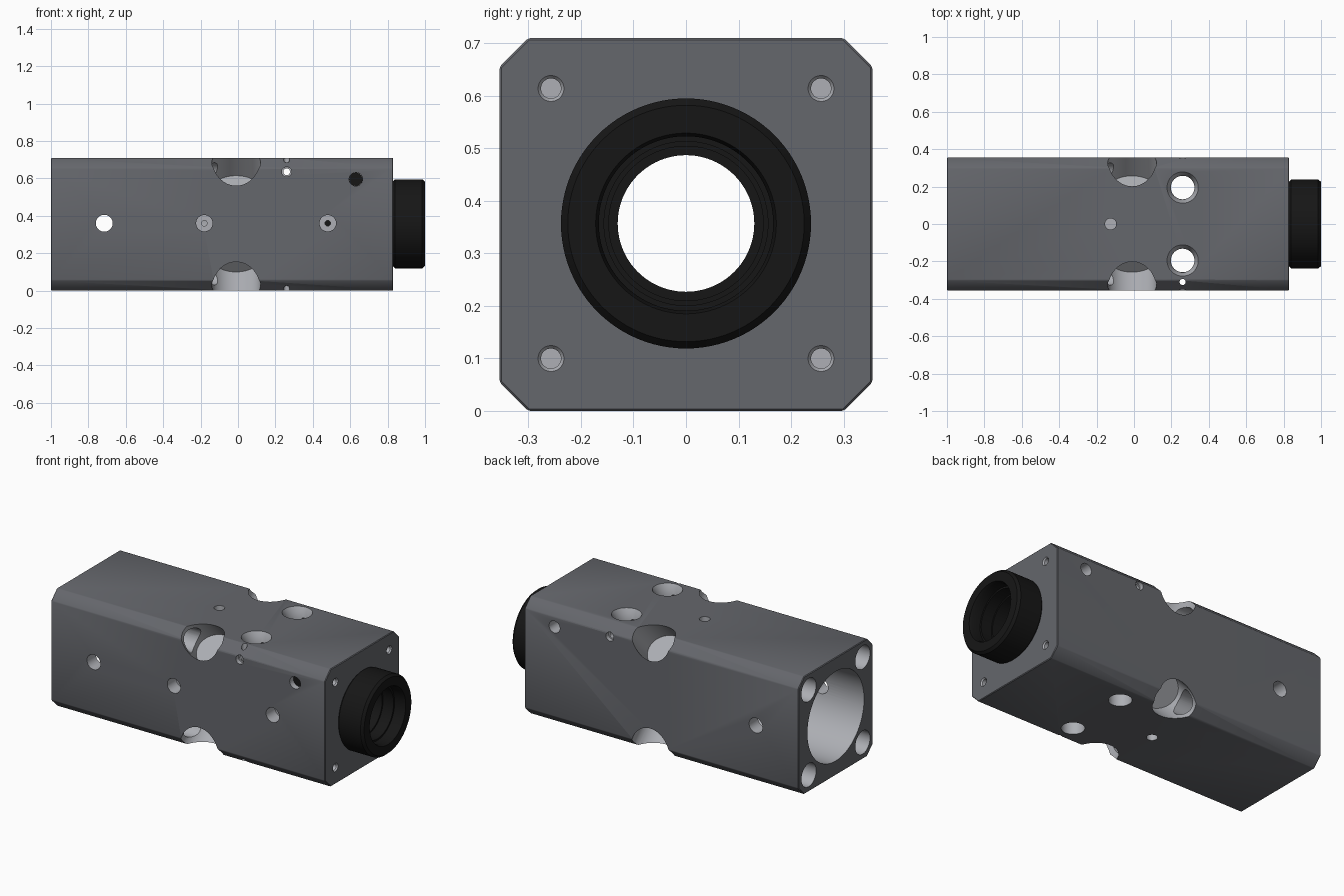
import bpy, bmesh, math
from mathutils import Vector

if "Cube" in bpy.data.objects:
    bpy.data.objects.remove(bpy.data.objects["Cube"])

CZ = 0.357          # height of the main axis
H = 0.355           # half width of the block
C = 0.30            # where the corner chamfers start


def material(name, rgb):
    m = bpy.data.materials.new(name)
    m.diffuse_color = (*rgb, 1)
    m.use_nodes = True
    m.node_tree.nodes["Principled BSDF"].inputs["Base Color"].default_value = m.diffuse_color
    return m


DARK = material("dark_metal", (0.13, 0.135, 0.15))
LIGHT = material("bare_metal", (0.42, 0.43, 0.46))
BLACK = material("black_metal", (0.008, 0.008, 0.008))


def make(name, bm, mats, index=0):
    bmesh.ops.recalc_face_normals(bm, faces=bm.faces)
    for f in bm.faces:
        f.material_index = index
    me = bpy.data.meshes.new(name)
    bm.to_mesh(me)
    bm.free()
    for m in mats:
        me.materials.append(m)
    ob = bpy.data.objects.new(name, me)
    bpy.context.collection.objects.link(ob)
    return ob


def revolve(name, origin, direction, profile, mats, index=0, closed=False, stretch=1, n=48):
    """Turn (distance, radius) points around an axis; open profiles get end caps."""
    w = Vector(direction).normalized()
    u = Vector((0, 1, 0)) if abs(w.x) > 0.9 else Vector((1, 0, 0))
    v = w.cross(u)
    bm = bmesh.new()
    rings = []
    for t, r in profile:
        angles = [2 * math.pi * i / n for i in range(n)]
        rings.append([bm.verts.new(Vector(origin) + w * t + u * (r * stretch * math.cos(a))
                                   + v * (r * math.sin(a))) for a in angles])
    pairs = list(zip(rings, rings[1:]))
    if closed:
        pairs.append((rings[-1], rings[0]))
    else:
        bm.faces.new(rings[0])
        bm.faces.new(rings[-1])
    for a, b in pairs:
        for i in range(n):
            j = (i + 1) % n
            bm.faces.new((a[i], a[j], b[j], b[i]))
    return make(name, bm, mats, index)


# Block: chamfered square extruded along x
bm = bmesh.new()
section = [(-C, -H), (C, -H), (H, -C), (H, C), (C, H), (-C, H), (-H, C), (-H, -C)]
face = bm.faces.new([bm.verts.new((-1, y, z + H)) for y, z in section])
ext = bmesh.ops.extrude_face_region(bm, geom=[face])
bmesh.ops.translate(bm, vec=(1.83, 0, 0),
                    verts=[g for g in ext["geom"] if isinstance(g, bmesh.types.BMVert)])
block = make("block", bm, [DARK, LIGHT])
bev = block.modifiers.new("edge", "BEVEL")
bev.width, bev.segments = 0.004, 1

cutters = []


def drill(origin, direction, profile, **kw):
    cutters.append(revolve("cutter", origin, direction, profile, [DARK, LIGHT], 1, **kw))


# Stepped main bore
drill((0, 0, CZ), (1, 0, 0), [(-1.05, 0.27), (-0.25, 0.27), (-0.25, 0.13), (0.42, 0.13),
                              (0.42, 0.2), (0.9, 0.2)], n=96)

# Four corners: bolt bore, wrench pocket, tapped hole at the right end
for sy in (-1, 1):
    for sz in (-1, 1):
        corner = (0, sy * 0.257, CZ + sz * 0.257)
        drill(corner, (1, 0, 0), [(-1.05, 0.07), (-0.03, 0.07)])
        drill((-0.01, 0, CZ), (0, sy, sz), [(0.257, 0.107), (0.6, 0.107)], stretch=1.22, n=64)
        drill(corner, (1, 0, 0), [(0.73, 0.019), (0.822, 0.019), (0.832, 0.026), (0.85, 0.026)])

# Two counterbored holes straight through from the top
for sy in (-1, 1):
    drill((0.26, sy * 0.195, CZ), (0, 0, 1), [(-0.45, 0.063), (0.29, 0.063), (0.325, 0.07),
                                            (0.354, 0.084), (0.45, 0.084)])

# Small holes in top and bottom, and the thin vertical pin hole
for sz in (-1, 1):
    drill((-0.125, 0, CZ), (0, 0, sz), [(0.25, 0.03), (0.45, 0.03)])
drill((0.26, -0.31, CZ), (0, 0, 1), [(-0.45, 0.016), (0.45, 0.016)])

# Cross holes running front to back
drill((-0.715, 0, CZ + 0.003), (0, 1, 0), [(-0.45, 0.045), (0.45, 0.045)])
drill((0.26, 0, 0.635), (0, 1, 0), [(-0.45, 0.026), (-0.33, 0.026), (-0.33, 0.018),
                                    (0.33, 0.018), (0.33, 0.026), (0.45, 0.026)])
for sy in (-1, 1):
    drill((0.63, 0, 0.595), (0, sy, 0), [(0.22, 0.036), (0.45, 0.036)])

# Screw holes on the front face only
for x in (-0.18, 0.48):
    drill((x, 0, CZ + 0.003), (0, -1, 0), [(0.05, 0.015), (0.27, 0.015), (0.27, 0.044), (0.45, 0.044)])

for c in cutters:
    mod = block.modifiers.new("cut", "BOOLEAN")
    mod.operation, mod.solver, mod.object = "DIFFERENCE", "EXACT", c
    c.hide_render = True

# Bake the cuts and drop the cutters
bpy.context.view_layer.update()
deps = bpy.context.evaluated_depsgraph_get()
baked = bpy.data.meshes.new_from_object(block.evaluated_get(deps))
block.modifiers.clear()
block.data = baked
for c in cutters:
    bpy.data.objects.remove(c)

# Black threaded collar with its sleeve inside the block
collar = revolve("collar", (0, 0, CZ), (1, 0, 0),
                 [(0.42, 0.13), (0.42, 0.199), (0.83, 0.199), (0.83, 0.228), (0.84, 0.238),
                  (0.985, 0.238), (1.0, 0.225), (1.0, 0.172), (0.985, 0.166), (0.93, 0.166),
                  (0.93, 0.156), (0.86, 0.156), (0.86, 0.147), (0.76, 0.147), (0.76, 0.13)],
                 [BLACK], closed=True, n=96)

# Black set screw sunk in the front
plug = revolve("set_screw", (0.63, 0, 0.595), (0, -1, 0), [(0.22, 0.0355), (0.32, 0.0355)], [BLACK])

for ob in (block, collar, plug):
    bpy.ops.object.select_all(action="DESELECT")
    ob.select_set(True)
    bpy.context.view_layer.objects.active = ob
    bpy.ops.object.shade_smooth_by_angle(angle=math.radians(25))
